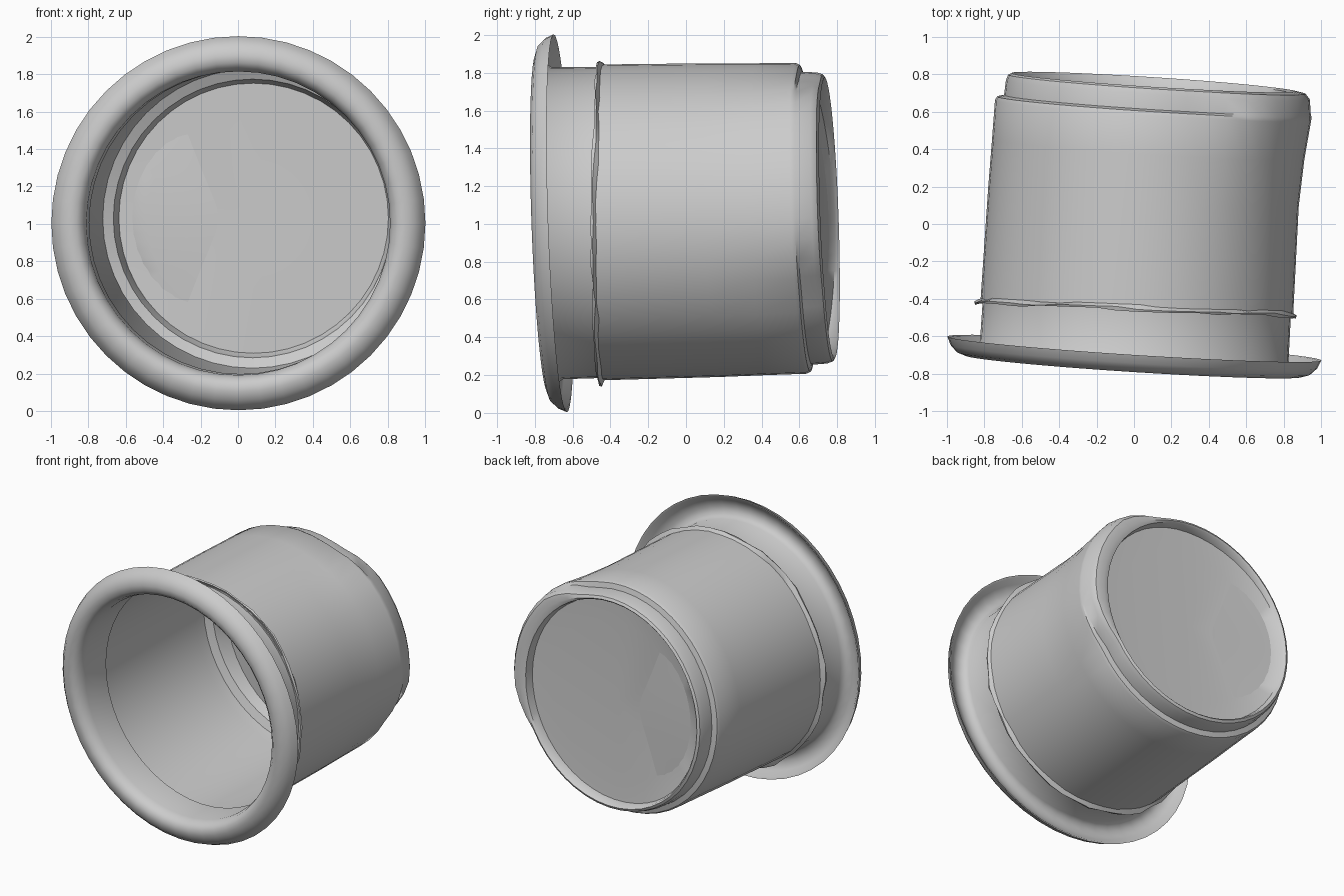
import bpy, bmesh, math, random
from mathutils import Vector

cube = bpy.data.objects.get("Cube")
if cube:
    bpy.data.objects.remove(cube, do_unlink=True)

random.seed(4)
SEGMENTS = 48
CENTRE = Vector((0.042, 0, 1.017))
# slightly tilted axis of the cup, running from the mouth to the base
AXIS = Vector((0.06, 1, 0.02))
SIDE = Vector((1, -0.064, 0))
UP = Vector((0, -0.035, 1))

grey = bpy.data.materials.new("light_grey")
grey.use_nodes = True
colour = (0.6, 0.6, 0.6, 1)
grey.diffuse_color = colour
grey.node_tree.nodes["Principled BSDF"].inputs["Base Color"].default_value = colour


def lathe(name, profile, warp, angle):
    """Turn a closed loop of (radius, distance) points around the tilted axis."""
    bm = bmesh.new()
    rings = []
    for i, (r, a) in enumerate(profile):
        if r == 0:
            rings.append([bm.verts.new(CENTRE + AXIS * a)] * SEGMENTS)
            continue
        ring = []
        for s in range(SEGMENTS):
            t = math.tau * s / SEGMENTS
            rr, aa = warp(i, s, t, r, a)
            ring.append(bm.verts.new(CENTRE + AXIS * aa + SIDE * rr * math.cos(t) + UP * rr * math.sin(t)))
        rings.append(ring)
    for p, q in zip(rings, rings[1:] + rings[:1]):
        for s in range(SEGMENTS):
            n = (s + 1) % SEGMENTS
            corners = list(dict.fromkeys((p[s], p[n], q[n], q[s])))
            # two neighbouring points on the axis need no face between them
            if len(corners) > 2:
                bm.faces.new(corners)
    bmesh.ops.recalc_face_normals(bm, faces=bm.faces)
    mesh = bpy.data.meshes.new(name)
    bm.to_mesh(mesh)
    bm.free()
    mesh.materials.append(grey)
    obj = bpy.data.objects.new(name, mesh)
    bpy.context.collection.objects.link(obj)
    bpy.ops.object.select_all(action="DESELECT")
    obj.select_set(True)
    bpy.context.view_layer.objects.active = obj
    bpy.ops.object.shade_smooth_by_angle(angle=math.radians(angle))


def seam_shift(t):
    """The seam is less tilted than the rest of the cup."""
    return 0.03 * math.sin(t) + 0.018 * math.cos(t)


# rolled lip and the narrow collar behind it
def collar(i, s, t, r, a):
    return r, a + (seam_shift(t) if a > -0.5 else 0)


lathe("rim_and_collar", [
    (0.81, -0.44), (0.812, -0.68), (0.828, -0.73), (0.86, -0.757), (0.90, -0.76),
    (0.945, -0.745), (0.98, -0.71), (1.0, -0.665), (0.985, -0.67), (0.95, -0.705),
    (0.90, -0.725), (0.85, -0.715), (0.825, -0.68), (0.823, -0.44)], collar, 65)

# ragged seam where the collar meets the barrel
jitter = [random.uniform(-1, 1) for _ in range(SEGMENTS)]


def ragged(i, s, t, r, a):
    edge = i in (1, 2)
    return (r + (0.010 * jitter[s] if edge else 0),
            a + 0.008 * jitter[(s + i) % SEGMENTS] + seam_shift(t))


lathe("torn_seam", [(0.815, -0.445), (0.855, -0.463), (0.860, -0.452), (0.833, -0.435)],
      ragged, 25)

# barrel wall, foot ring and recessed base; the foot swells out on the +x side
FOOT = {2: 0.02, 3: 0.047, 4: 0.057, 5: 0.09, 6: 0.085, 7: 0.07, 8: 0.03}
RAISED = {10, 14}


def barrel(i, s, t, r, a):
    if i in FOOT:
        r += FOOT[i] * max(0.0, min(1.0, (math.cos(t - 0.35) - 0.65) / 0.25))
    if i in RAISED:
        a += 0.05 * max(0.0, -math.cos(t)) ** 2
    if a < -0.4:
        a += seam_shift(t)
    return r, a


lathe("barrel_and_base", [
    (0.835, -0.455), (0.830, 0.15), (0.825, 0.40), (0.822, 0.61), (0.812, 0.63),
    (0.775, 0.64), (0.77, 0.72), (0.76, 0.75), (0.742, 0.76), (0.732, 0.75),
    (0.722, 0.69), (0.57, 0.683), (0, 0.68), (0, 0.668),
    (0.722, 0.668), (0.735, 0.64), (0.745, 0.605), (0.80, 0.58), (0.808, 0.50),
    (0.82, -0.455)], barrel, 40)
